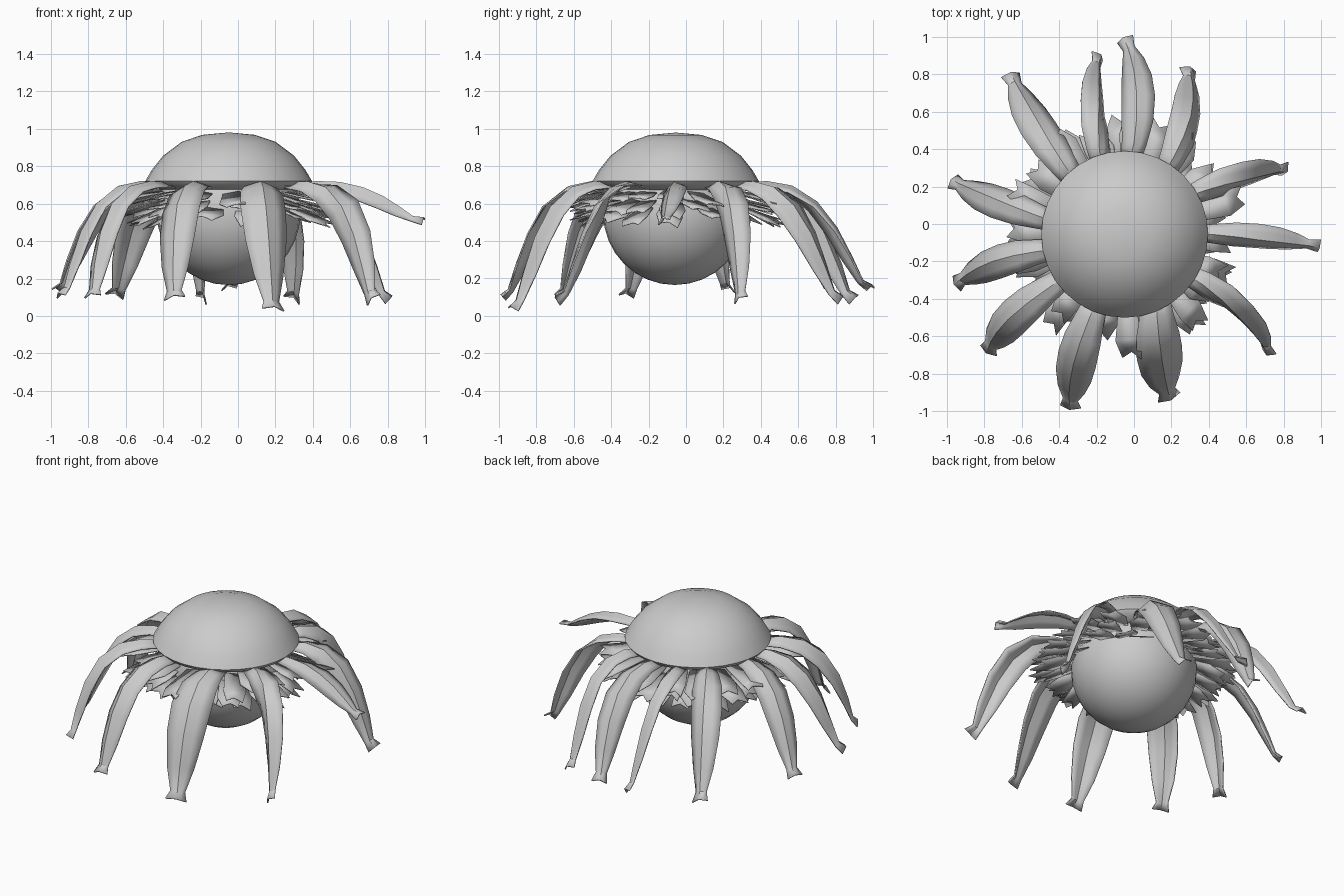
import bpy, bmesh, math, random
from mathutils import Vector, Matrix

if "Cube" in bpy.data.objects:
    bpy.data.objects.remove(bpy.data.objects["Cube"])

random.seed(4)
CX, CY = -0.05, -0.055


def make_object(name, bm, smooth=40, thickness=0):
    bmesh.ops.recalc_face_normals(bm, faces=bm.faces)
    mesh = bpy.data.meshes.new(name)
    bm.to_mesh(mesh)
    bm.free()
    ob = bpy.data.objects.new(name, mesh)
    bpy.context.collection.objects.link(ob)
    if thickness:
        mod = ob.modifiers.new("thickness", 'SOLIDIFY')
        mod.thickness = thickness
        mod.offset = 0
    bpy.ops.object.select_all(action='DESELECT')
    ob.select_set(True)
    bpy.context.view_layer.objects.active = ob
    bpy.ops.object.shade_smooth_by_angle(angle=math.radians(smooth))
    return ob


# Domed flower head, lathed from a profile
profile = [(0, .98), (.14, .967), (.25, .93), (.35, .855), (.41, .78), (.445, .72),
           (.425, .695), (.35, .67), (.2, .65), (0, .645)]
bm = bmesh.new()
verts = [bm.verts.new((CX + r, CY, z)) for r, z in profile]
edges = [bm.edges.new(p) for p in zip(verts, verts[1:])]
bmesh.ops.spin(bm, geom=verts + edges, cent=(CX, CY, 0), axis=(0, 0, 1),
               angle=math.tau, steps=32, use_merge=True)
bmesh.ops.remove_doubles(bm, verts=bm.verts, dist=0.0005)
make_object("flower_head", bm, 60)

# Round seed bulb underneath
bm = bmesh.new()
bmesh.ops.create_uvsphere(bm, u_segments=32, v_segments=16, radius=0.383,
                          matrix=Matrix.Translation((CX, CY - .005, .548)))
make_object("seed_bulb", bm, 60)

# Drooping petals: position along path, height fraction, width fraction
SECTIONS = [(0, 1, .55), (.15, 1.0, .72), (.32, .95, .92), (.5, .8, 1), (.66, .56, .92),
            (.8, .28, .68), (.91, .06, .36), (1, 0, .52)]


def petal(name, base, mid, tip, tip_z, half_width, twist):
    base, mid, tip = (Vector((*p, 0)) for p in (base, mid, tip))
    root = base.lerp(Vector((CX, CY, 0)), .16)
    ctrl = 2 * mid - (root + tip) / 2
    path = []
    for u, h, w in SECTIONS:
        p = root * (1 - u) ** 2 + ctrl * 2 * u * (1 - u) + tip * u * u
        p.z = tip_z + (.695 - tip_z) * h
        path.append(p)
    bm = bmesh.new()
    rows = []
    for i, p in enumerate(path):
        t = (path[min(i + 1, len(path) - 1)] - path[max(i - 1, 0)]).normalized()
        side = t.cross(Vector((0, 0, 1))).normalized()
        u, h, w = SECTIONS[i]
        side = Matrix.Rotation(math.radians(twist) * min(1, u * 2), 3, t) @ side
        up = side.cross(t)
        row = []
        for f in (-1, -.5, 0, .5, 1):
            v = p + side * f * w * half_width + up * (.03 * (1 - abs(f) * 1.6)) * w
            row.append(bm.verts.new(v))
        rows.append(row)
    for a, b in zip(rows, rows[1:]):
        for j in range(4):
            bm.faces.new((a[j], a[j + 1], b[j + 1], b[j]))
    make_object(name, bm, 35, .008)


PETALS = [
    ((.33, -.3), (.56, -.46), (.72, -.69), .09, .09, 55),
    ((.15, -.45), (.14, -.70), (.19, -.93), .04, .125, -10),
    ((-.22, -.46), (-.31, -.73), (-.34, -.98), .10, .11, 15),
    ((-.42, -.32), (-.65, -.50), (-.78, -.68), .11, .10, 15),
    ((-.48, -.15), (-.73, -.20), (-.95, -.32), .11, .09, 15),
    ((-.48, .02), (-.73, .12), (-.97, .23), .14, .09, 15),
    ((-.36, .28), (-.51, .52), (-.66, .80), .11, .10, 20),
    ((-.20, .38), (-.21, .63), (-.19, .90), .09, .085, 45),
    ((-.02, .39), (.02, .68), (-.05, .99), .15, .09, -10),
    ((.20, .33), (.28, .56), (.29, .83), .09, .095, 35),
    ((.34, .18), (.57, .25), (.81, .29), .09, .085, 40),
    ((.40, -.05), (.66, -.07), (.99, -.12), .51, .07, 25),
]
for i, args in enumerate(PETALS):
    petal(f"petal_{i + 1}", *args)

# Layered rings of short jagged bracts: count, height, inner and outer radius, drop
bm = bmesh.new()
for count, z, r0, r1, drop in ((20, .665, .33, .62, .05), (20, .625, .33, .60, .07),
                               (18, .585, .34, .55, .08)):
    for k in range(count):
        a = math.tau * (k + random.uniform(-.3, .3)) / count
        reach = r1 + random.uniform(-.06, .05)
        d = drop + random.uniform(-.02, .03)
        skew = random.uniform(-.03, .03)
        tilt = random.uniform(-.2, .2)
        m = Matrix.Translation((CX, CY, z)) @ Matrix.Rotation(a, 4, 'Z')
        pts = [(r0, -.04), (reach - .09, -.07), (reach, -.05 + skew),
               (reach - .03, skew), (reach + .01, .05 + skew), (reach - .10, .07), (r0, .04)]
        bm.faces.new([bm.verts.new(m @ Vector((x, y, -d * (x - r0) / (reach - r0) + y * tilt)))
                      for x, y in pts])
make_object("bracts", bm, 30, .006)
